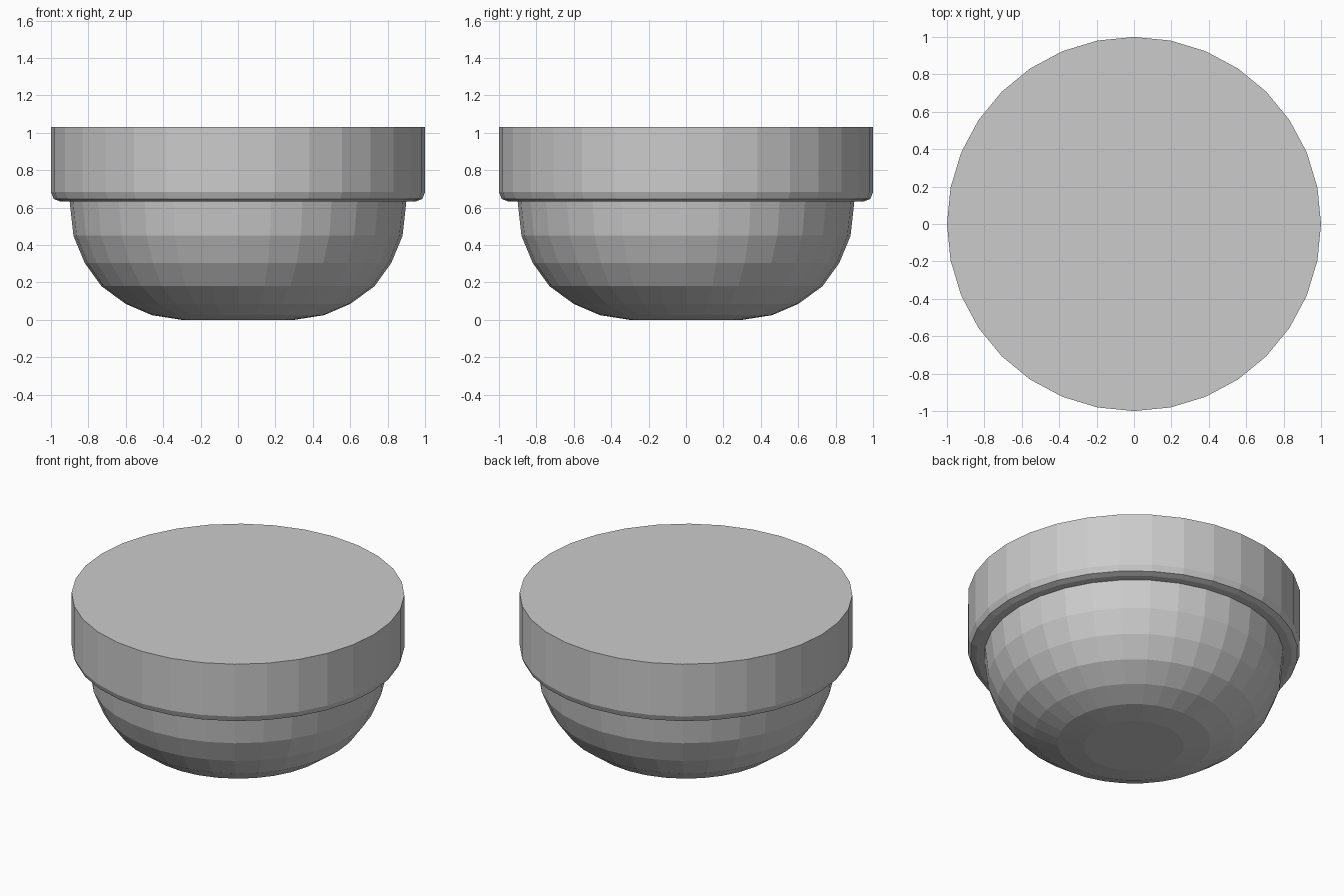
import bpy, bmesh
from math import cos, sin, tau

if "Cube" in bpy.data.objects:
    bpy.data.objects.remove(bpy.data.objects["Cube"])

SIDES = 32


def lathe(name, profile, cap_bottom=True, cap_top=True):
    """Spin a bottom-to-top (radius, height) profile around z with flat facets."""
    bm = bmesh.new()
    rings = [[bm.verts.new((r * cos(tau * i / SIDES), r * sin(tau * i / SIDES), z))
              for i in range(SIDES)] for r, z in profile]
    for low, high in zip(rings, rings[1:]):
        for i in range(SIDES):
            j = (i + 1) % SIDES
            bm.faces.new((low[i], low[j], high[j], high[i]))
    if cap_bottom:
        bm.faces.new(rings[0][::-1])
    if cap_top:
        bm.faces.new(rings[-1])
    mesh = bpy.data.meshes.new(name)
    bm.to_mesh(mesh)
    bm.free()
    obj = bpy.data.objects.new(name, mesh)
    bpy.context.collection.objects.link(obj)
    return obj


# Rounded bowl, closed by the lid above it
lathe("bowl", [(0.30, 0.0), (0.46, 0.025), (0.60, 0.085), (0.73, 0.18),
               (0.82, 0.305), (0.88, 0.45), (0.90, 0.633)], cap_top=False)

# Thick disc lid with a softened lower edge
lathe("lid", [(0.95, 0.633), (0.985, 0.646), (1.0, 0.683), (1.0, 1.03)])
